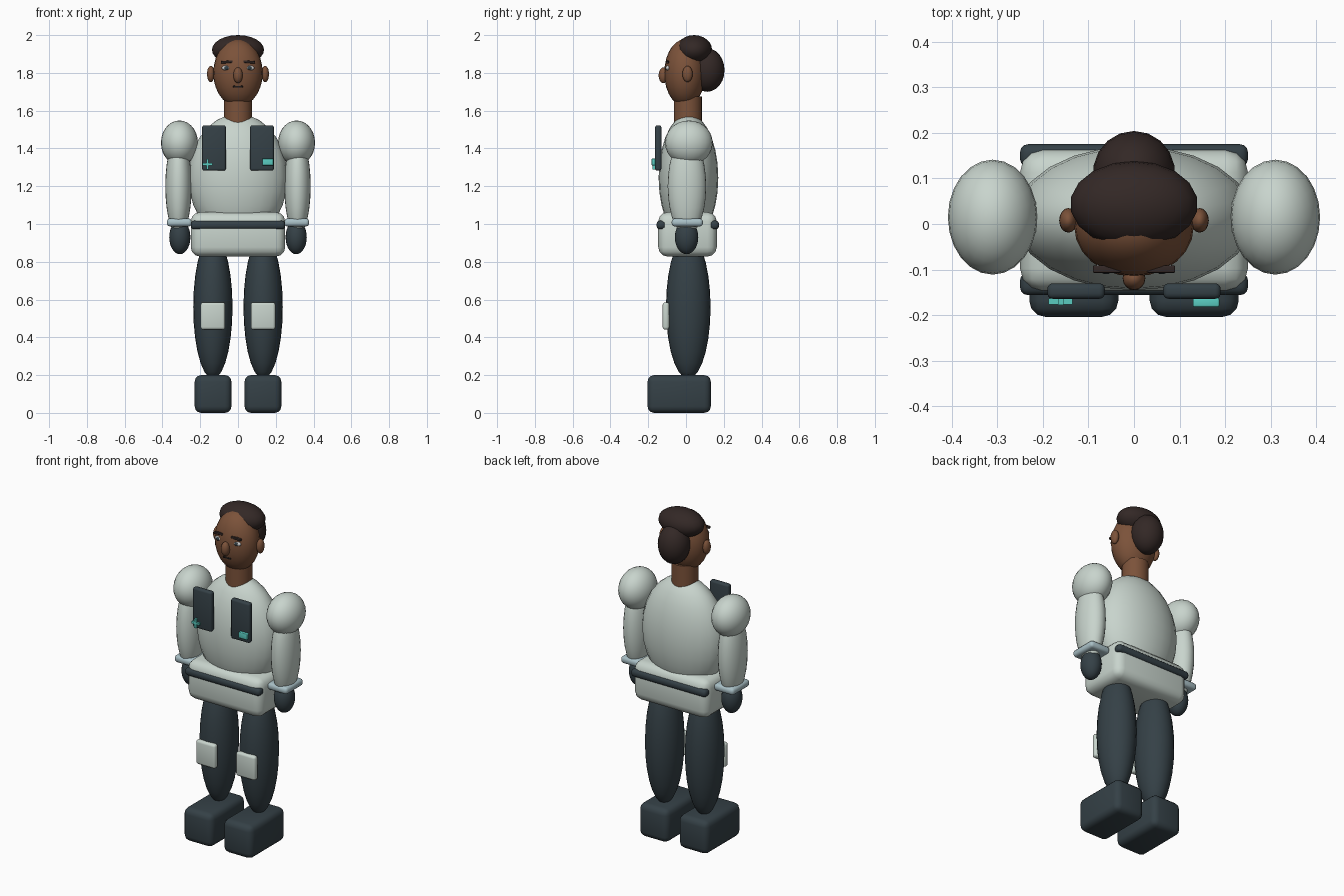
import bpy
import math

cube = bpy.data.objects.get("Cube")
if cube:
    bpy.data.objects.remove(cube, do_unlink=True)


def material(name, color):
    mat = bpy.data.materials.new(name)
    mat.use_nodes = True
    mat.diffuse_color = (*color, 1)
    bsdf = mat.node_tree.nodes["Principled BSDF"]
    bsdf.inputs["Base Color"].default_value = (*color, 1)
    bsdf.inputs["Roughness"].default_value = 0.6
    return mat


SUIT = material("pale_suit", (0.58, 0.66, 0.61))
DARK = material("dark_fabric", (0.035, 0.052, 0.062))
SKIN = material("skin", (0.2, 0.085, 0.042))
HAIR = material("hair", (0.033, 0.021, 0.019))
CUFF = material("cuff_grey", (0.4, 0.53, 0.57))
TEAL = material("teal", (0.1, 0.6, 0.53))
WHITE = material("eye_white", (0.75, 0.75, 0.72))
BLACK = material("near_black", (0.012, 0.01, 0.01))


def finish(name, mat):
    obj = bpy.context.object
    obj.name = name
    obj.data.materials.append(mat)
    bpy.ops.object.transform_apply(location=False, rotation=False, scale=True)
    return obj


def ellipsoid(name, center, radii, mat, segments=24, rings=14):
    bpy.ops.mesh.primitive_uv_sphere_add(segments=segments, ring_count=rings,
                                         radius=1, location=center)
    bpy.context.object.scale = radii
    obj = finish(name, mat)
    bpy.ops.object.shade_smooth()
    return obj


def block(name, center, size, mat, bevel=0.0, tilt=0.0):
    bpy.ops.mesh.primitive_cube_add(size=1, location=center, rotation=(0, tilt, 0))
    bpy.context.object.scale = size
    obj = finish(name, mat)
    if bevel:
        mod = obj.modifiers.new("rounded_edges", "BEVEL")
        mod.width = bevel
        mod.segments = 3
        bpy.ops.object.modifier_apply(modifier=mod.name)
        bpy.ops.object.shade_smooth_by_angle(angle=math.radians(35))
    return obj


# Trunk
ellipsoid("torso", (0, 0.013, 1.245), (0.262, 0.158, 0.338), SUIT)
block("hips", (0, 0.008, 0.945), (0.5, 0.31, 0.235), SUIT, 0.05)
block("front_belt", (0, -0.131, 0.995), (0.5, 0.05, 0.045), DARK, 0.018)
block("back_belt", (0, 0.15, 0.995), (0.5, 0.05, 0.045), DARK, 0.018)

# Neck and head
bpy.ops.mesh.primitive_cylinder_add(vertices=24, radius=0.074, depth=0.17,
                                    location=(0, 0.01, 1.59))
finish("neck", SKIN)
bpy.ops.object.shade_smooth_by_angle(angle=math.radians(35))
ellipsoid("head", (0, -0.006, 1.8), (0.131, 0.109, 0.178), SKIN)
ellipsoid("hair_cap", (0, 0.043, 1.922), (0.14, 0.095, 0.078), HAIR, 18, 12)
ellipsoid("hair_bun", (0, 0.112, 1.815), (0.09, 0.092, 0.115), HAIR, 18, 12)
ellipsoid("nose", (0, -0.119, 1.787), (0.025, 0.026, 0.042), SKIN, 16, 10)
block("mouth", (0, -0.1, 1.727), (0.052, 0.014, 0.01), BLACK, 0.003)

for prefix, s in (("left_", 1), ("right_", -1)):
    # Face details
    ellipsoid(prefix + "ear", (s * 0.144, 0.008, 1.794), (0.02, 0.027, 0.043), SKIN, 16, 10)
    ellipsoid(prefix + "eye", (s * 0.061, -0.096, 1.826), (0.026, 0.011, 0.013), WHITE, 16, 10)
    ellipsoid(prefix + "iris", (s * 0.061, -0.104, 1.826), (0.011, 0.006, 0.011), DARK, 12, 8)
    block(prefix + "eyebrow", (s * 0.059, -0.099, 1.858), (0.062, 0.016, 0.013),
          HAIR, 0.003, s * 0.08)

    # Arm
    ellipsoid(prefix + "shoulder", (s * 0.31, 0.015, 1.43), (0.098, 0.126, 0.118), SUIT)
    ellipsoid(prefix + "arm", (s * 0.315, 0.005, 1.2), (0.07, 0.102, 0.26), SUIT)
    block(prefix + "cuff", (s * 0.31, 0.007, 1.008), (0.133, 0.165, 0.042), CUFF, 0.017)
    ellipsoid(prefix + "hand", (s * 0.308, 0.003, 0.93), (0.056, 0.062, 0.09), DARK)

    # Leg
    ellipsoid(prefix + "leg", (s * 0.133, 0.012, 0.56), (0.104, 0.118, 0.38), DARK)
    block(prefix + "knee_pad", (s * 0.133, -0.106, 0.513), (0.13, 0.035, 0.145), SUIT, 0.014)
    block(prefix + "boot", (s * 0.132, -0.036, 0.1), (0.195, 0.335, 0.2), DARK, 0.035)

    # Chest panel
    block(prefix + "chest_panel", (s * 0.127, -0.147, 1.402), (0.126, 0.034, 0.24),
          DARK, 0.012)

# Teal markers on the chest panels
block("left_marker", (0.158, -0.172, 1.328), (0.058, 0.02, 0.036), TEAL, 0.004)
block("cross_bar", (-0.161, -0.17, 1.317), (0.052, 0.014, 0.012), TEAL)
block("cross_post", (-0.161, -0.17, 1.317), (0.012, 0.016, 0.056), TEAL)
